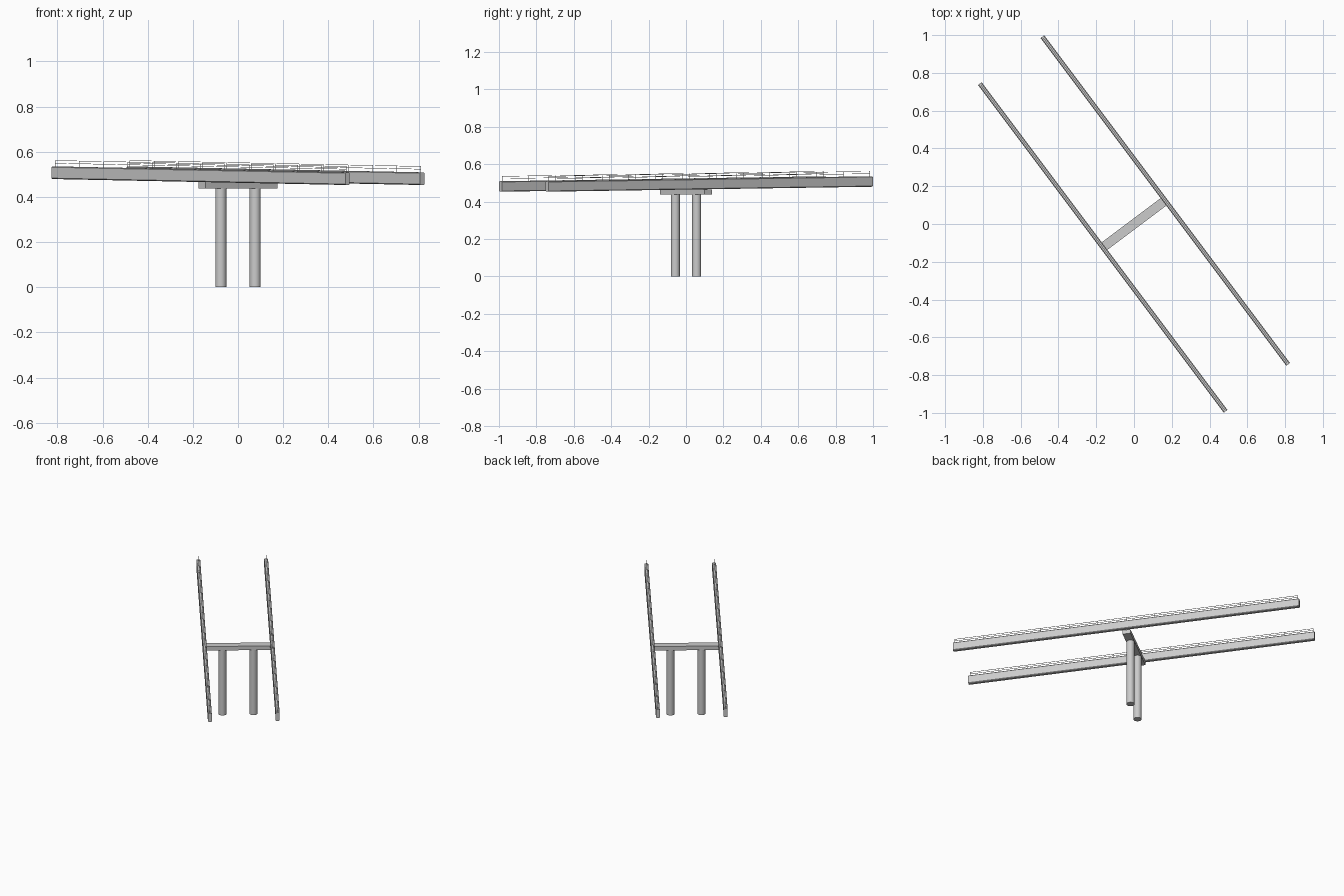
import bpy, bmesh, math
from mathutils import Vector, Matrix

if "Cube" in bpy.data.objects:
    bpy.data.objects.remove(bpy.data.objects["Cube"])

ANG = math.atan2(-0.8, 0.6)      # heading of the track in plan
HALF = 1.084                     # half length of a beam
SIDE = 0.207                     # offset of each beam from the middle
SLOPE = -0.0122                  # fall along the track
MID_TOP, DEPTH, W = 0.522, 0.056, 0.024
TURN = Matrix.Rotation(ANG, 4, 'Z')


def finish(name, bm):
    bm.transform(TURN)
    bmesh.ops.recalc_face_normals(bm, faces=bm.faces)
    mesh = bpy.data.meshes.new(name)
    bm.to_mesh(mesh)
    bm.free()
    ob = bpy.data.objects.new(name, mesh)
    bpy.context.collection.objects.link(ob)
    return ob


def slope_z(bm):
    for v in bm.verts:
        v.co.z += MID_TOP + SLOPE * v.co.x


def sweep(bm, profile, x0, x1):
    a = [bm.verts.new((x0, y, z)) for y, z in profile]
    b = [bm.verts.new((x1, y, z)) for y, z in profile]
    bm.faces.new(a)
    bm.faces.new(b[::-1])
    for i in range(len(a)):
        j = (i + 1) % len(a)
        bm.faces.new((a[i], a[j], b[j], b[i]))


def box(bm, centre, size):
    bmesh.ops.create_cube(bm, size=1, matrix=Matrix.Translation(centre) @ Matrix.Diagonal((*size, 1)))


for side, label in ((-1, "left"), (1, "right")):
    y = side * SIDE
    # track beam with chamfered corners
    h, c = W / 2, 0.004
    bm = bmesh.new()
    sweep(bm, [(y - h, -c), (y - h + c, 0), (y + h - c, 0), (y + h, -c),
               (y + h, c - DEPTH), (y + h - c, -DEPTH), (y - h + c, -DEPTH), (y - h, c - DEPTH)], -HALF, HALF)
    slope_z(bm)
    finish(label + "_beam", bm)

    # thin railing: posts and two rails
    bm = bmesh.new()
    n = 12
    for i in range(n + 1):
        x = -HALF + 0.01 + i * (2 * HALF - 0.02) / n
        box(bm, (x, y, 0.013), (0.002, 0.002, 0.028))
    for z in (0.014, 0.026):
        box(bm, (0, y, z), (2 * HALF - 0.02, 0.002, 0.002))
    slope_z(bm)
    finish(label + "_railing", bm)

    # round column
    bm = bmesh.new()
    bmesh.ops.create_cone(bm, cap_ends=True, segments=20, radius1=0.0245, radius2=0.0245, depth=0.44,
                          matrix=Matrix.Translation((0, side * 0.095, 0.22)))
    col = finish(label + "_column", bm)
    bpy.context.view_layer.objects.active = col
    col.select_set(True)
    bpy.ops.object.shade_smooth_by_angle()
    col.select_set(False)

# cross head carrying both beams
bm = bmesh.new()
box(bm, (0, 0, 0.4515), (0.05, 0.4, 0.027))
finish("cross_head", bm)
